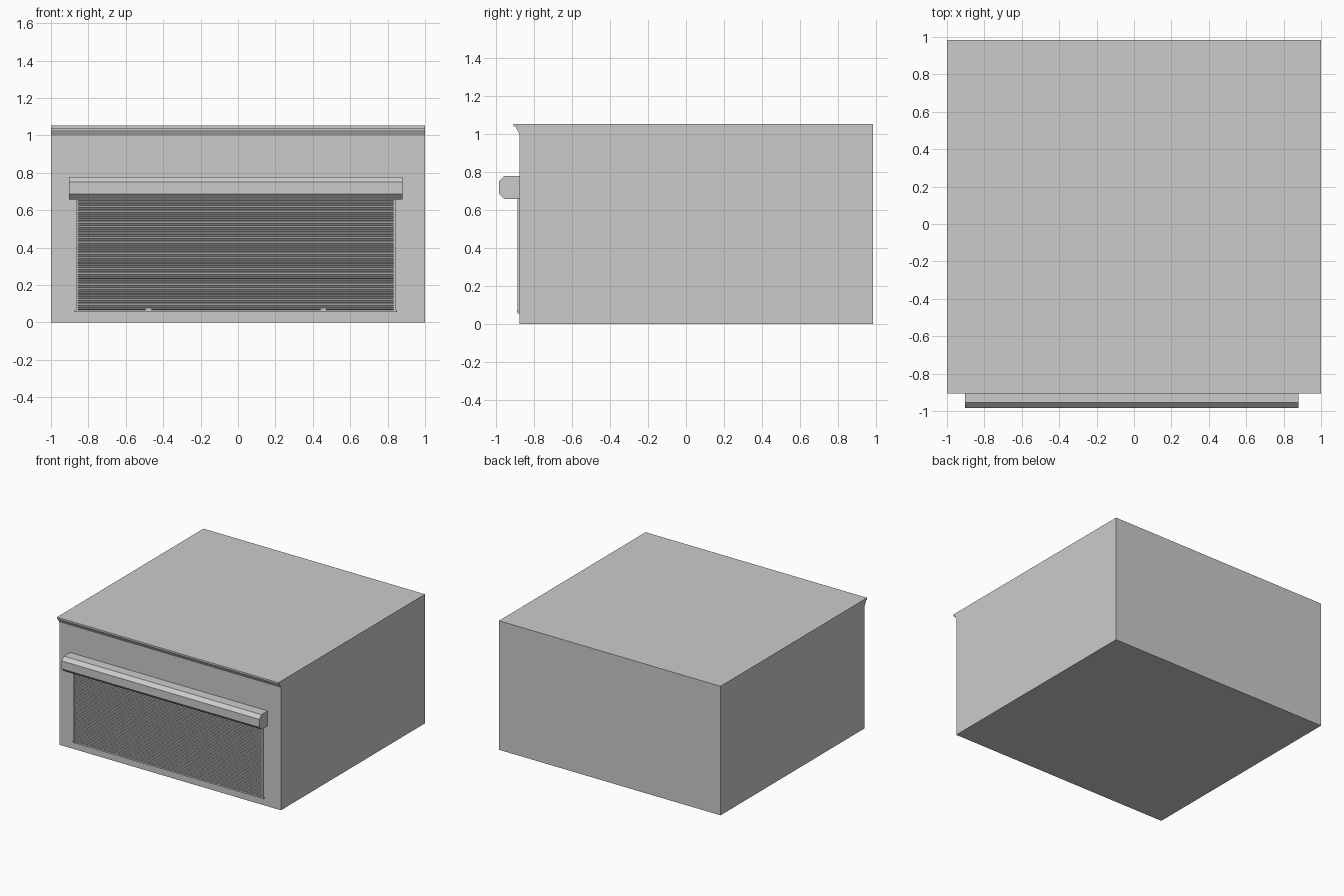
import bpy, bmesh

if "Cube" in bpy.data.objects:
    bpy.data.objects.remove(bpy.data.objects["Cube"])

CX = -0.0115      # door assembly sits slightly off centre
WALL = -0.875     # front wall plane
PROUD = -0.885    # front of guides and bottom bar


def extrude_x(name, profile, x0, x1):
    """Closed (y, z) profile swept along x."""
    bm = bmesh.new()
    face = bm.faces.new([bm.verts.new((x0, y, z)) for y, z in profile])
    new = bmesh.ops.extrude_face_region(bm, geom=[face])["geom"]
    verts = [g for g in new if isinstance(g, bmesh.types.BMVert)]
    bmesh.ops.translate(bm, verts=verts, vec=(x1 - x0, 0, 0))
    bmesh.ops.recalc_face_normals(bm, faces=bm.faces)
    mesh = bpy.data.meshes.new(name)
    bm.to_mesh(mesh)
    bm.free()
    obj = bpy.data.objects.new(name, mesh)
    bpy.context.collection.objects.link(obj)
    return obj


def box(name, x0, x1, y0, y1, z0, z1):
    return extrude_x(name, [(y0, z0), (y1, z0), (y1, z1), (y0, z1)], x0, x1)


# Building block with overhanging eave lip along the front
extrude_x("building_body", [
    (WALL, 0), (0.983, 0), (0.983, 1.053), (-0.907, 1.053), (-0.907, 1.038),
    (-0.892, 1.038), (-0.892, 1.03), (WALL, 1.0)], -1, 1)

# Chamfered shutter roll housing
extrude_x("shutter_housing", [
    (WALL, 0.658), (-0.955, 0.658), (-0.983, 0.686), (-0.983, 0.751),
    (-0.955, 0.779), (WALL, 0.779)], CX - 0.892, CX + 0.892)

# Corrugated shutter curtain made of narrow slats
slats, z0, z1 = 50, 0.068, 0.66
pitch = (z1 - z0) / slats
profile = []
for i in range(slats):
    z = z0 + i * pitch
    profile += [(-0.877, z), (-0.881, z + 0.25 * pitch), (-0.881, z + 0.75 * pitch)]
profile += [(-0.877, z1), (-0.873, z1), (-0.873, z0)]
extrude_x("shutter_curtain", profile, CX - 0.848, CX + 0.848)

# Side guide rails, their feet, and lift tabs
for side, label in ((-1, "left"), (1, "right")):
    def span(a, b):
        return sorted((CX + side * a, CX + side * b))
    box(f"guide_rail_{label}", *span(0.843, 0.855), PROUD, -0.873, 0.055, 0.66)
    box(f"guide_foot_{label}", *span(0.855, 0.862), PROUD, -0.873, 0.055, 0.067)
    box(f"lift_tab_{label}", *span(0.452, 0.482), -0.888, -0.88, 0.067, 0.073)

# Bottom bar of the shutter
box("shutter_bottom_bar", CX - 0.843, CX + 0.843, -0.884, -0.873, 0.055, 0.068)
